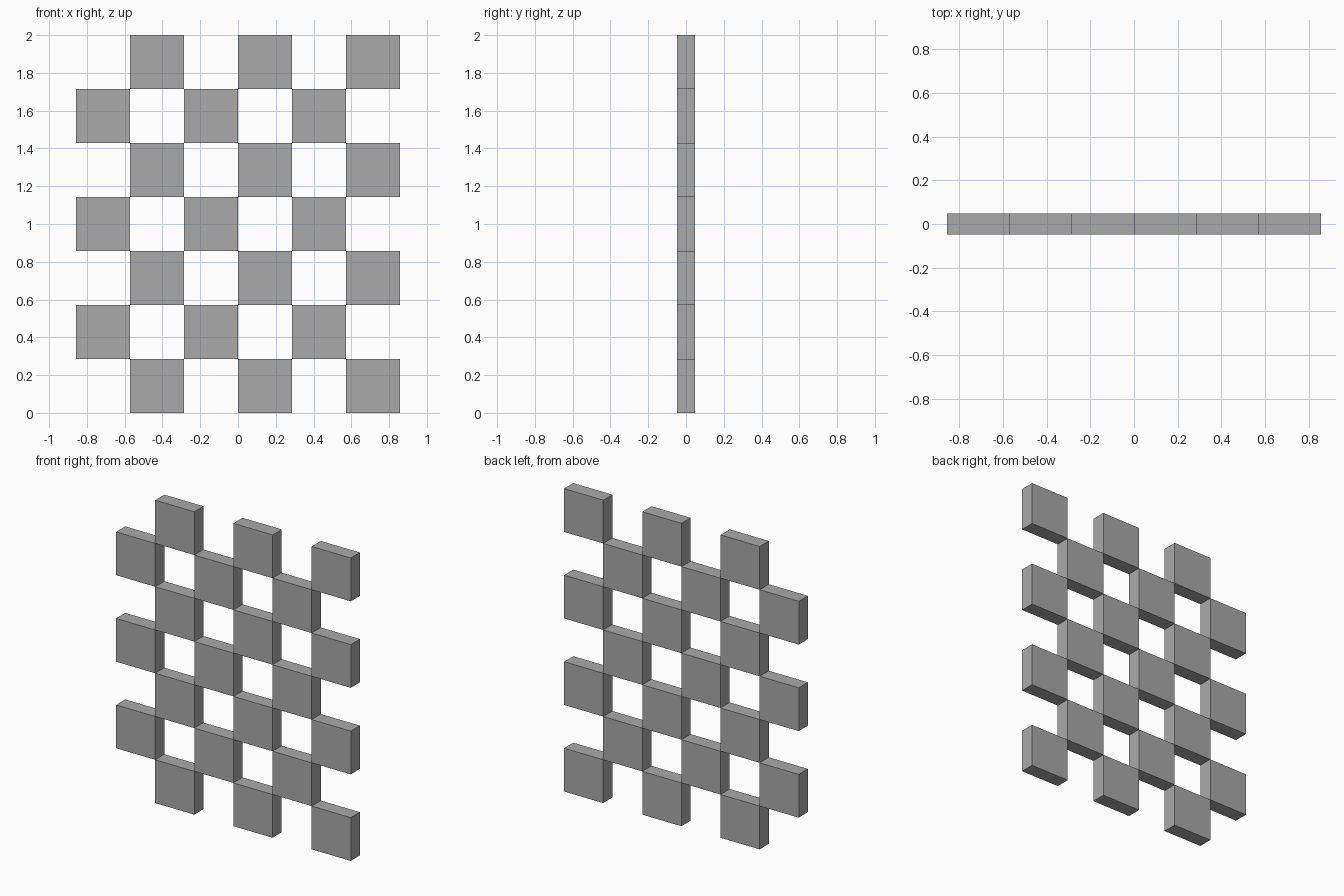
import bpy

# Remove the default cube only
default = bpy.data.objects.get("Cube")
if default:
    bpy.data.objects.remove(default, do_unlink=True)

ROWS, COLS = 7, 6
CELL = 2 / ROWS
DEPTH = CELL / 3

# Plain grey finish
grey = bpy.data.materials.new("grey")
grey.use_nodes = True
colour = (0.4, 0.4, 0.4, 1)
grey.diffuse_color = colour
grey.node_tree.nodes["Principled BSDF"].inputs["Base Color"].default_value = colour


def add_block(row, col):
    """One square block of the lattice, standing in its grid cell."""
    x = (col + 0.5 - COLS / 2) * CELL
    z = (row + 0.5) * CELL
    bpy.ops.mesh.primitive_cube_add(size=1, location=(x, 0, z))
    block = bpy.context.object
    block.name = f"block_row_{row + 1}_column_{col + 1}"
    block.scale = (CELL, DEPTH, CELL)
    bpy.ops.object.transform_apply(location=False, rotation=False, scale=True)
    block.data.materials.append(grey)


# Checkerboard: every other cell is filled, the rest stay open
for row in range(ROWS):
    for col in range(COLS):
        if (row + col) % 2:
            add_block(row, col)
